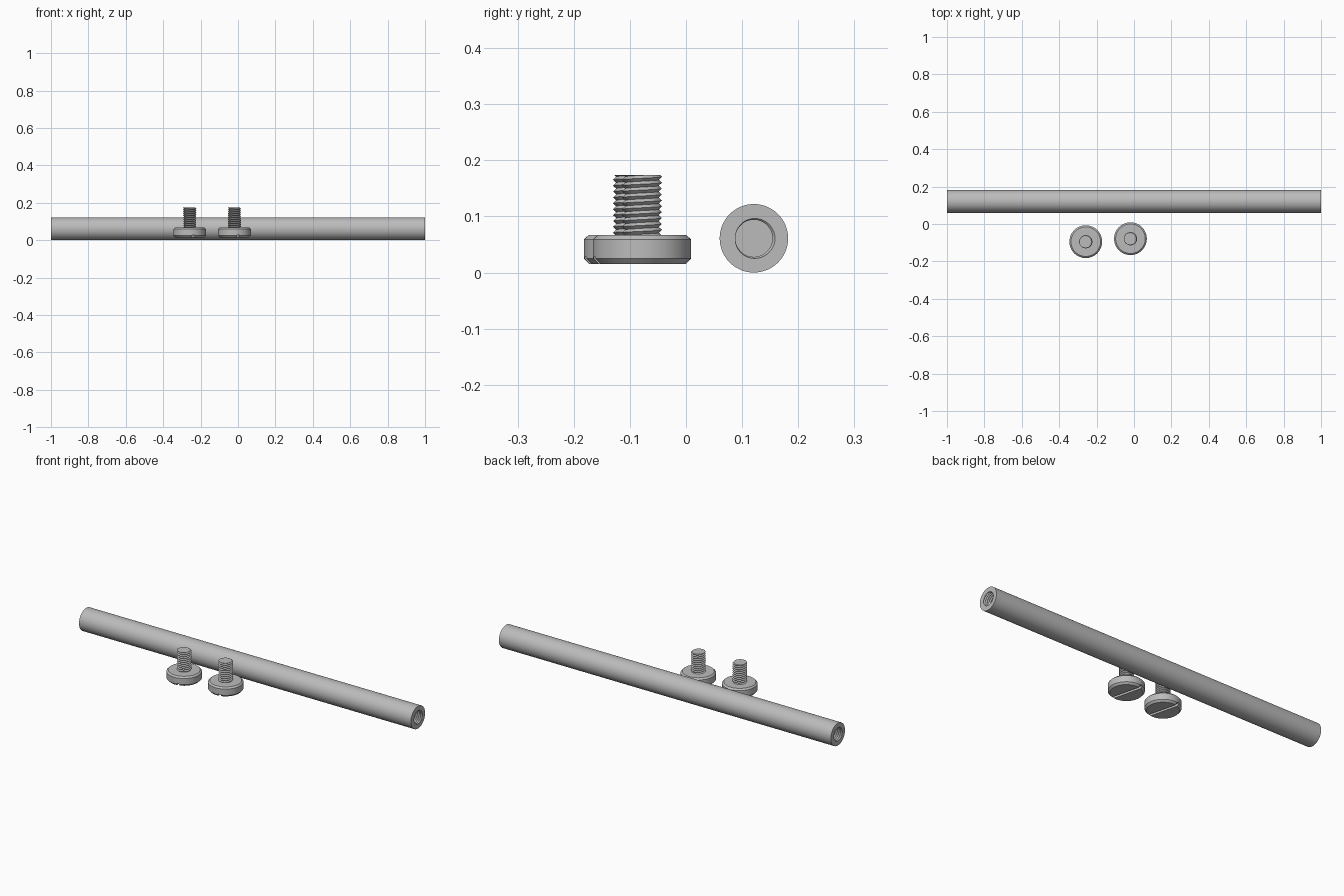
import bpy, bmesh
from math import tau, pi, sin, cos, radians
from mathutils import Matrix, Vector

if "Cube" in bpy.data.objects:
    bpy.data.objects.remove(bpy.data.objects["Cube"])

SIDES = 64
PITCH = 0.0105

# One plain grey for everything
steel = bpy.data.materials.new("grey_metal")
steel.use_nodes = True
steel.diffuse_color = (0.5, 0.5, 0.5, 1)
steel.node_tree.nodes["Principled BSDF"].inputs["Base Color"].default_value = (0.5, 0.5, 0.5, 1)


def finish(bm, name, location=(0, 0, 0)):
    bmesh.ops.remove_doubles(bm, verts=bm.verts, dist=1e-5)
    bmesh.ops.recalc_face_normals(bm, faces=bm.faces)
    mesh = bpy.data.meshes.new(name)
    bm.to_mesh(mesh)
    bm.free()
    mesh.materials.append(steel)
    obj = bpy.data.objects.new(name, mesh)
    obj.location = location
    bpy.context.collection.objects.link(obj)
    return obj


def smooth(obj):
    bpy.ops.object.select_all(action="DESELECT")
    bpy.context.view_layer.objects.active = obj
    obj.select_set(True)
    bpy.ops.object.shade_smooth_by_angle(angle=radians(30))


def polar(r, i, z):
    a = tau * (i % SIDES) / SIDES
    return Vector((r * cos(a), r * sin(a), z))


def thread_point(i, z, lo, hi):
    """Point on a V thread at angle step i and height z."""
    phase = (z / PITCH - i / SIDES) % 1
    return polar(lo + (hi - lo) * abs(2 * phase - 1), i, z)


def rim(i_range, z, lo, hi):
    return [thread_point(i, z, lo, hi) for i in i_range]


def add_strip(bm, a, b):
    """Quads between two point rows, skipping collapsed ones."""
    for i in range(len(a) - 1):
        pts = [a[i], a[i + 1], b[i + 1], b[i]]
        if max(p.z for p in pts) - min(p.z for p in pts) > 1e-6 or (a[i] - b[i]).length > 1e-6:
            bm.faces.new([bm.verts.new(p) for p in pts])


def add_thread(bm, z0, z1, lo, hi):
    """Helical rows of crests and roots, trimmed flat at both ends."""
    rows = []
    for k in range(int(2 * z0 / PITCH) - 3, int(2 * z1 / PITCH) + 3):
        row = []
        for i in range(SIDES + 1):
            z = min(max(PITCH * (k / 2 + i / SIDES), z0), z1)
            row.append(thread_point(i, z, lo, hi))
        rows.append(row)
    for a, b in zip(rows, rows[1:]):
        add_strip(bm, a, b)


def add_cap(bm, z, lo, hi):
    bm.faces.new([bm.verts.new(p) for p in rim(range(SIDES), z, lo, hi)])


# Long rod with a threaded blind hole in each end
def build_rod(radius=0.061, depth=0.13, lo=0.033, hi=0.038):
    bm = bmesh.new()
    steps = range(SIDES + 1)
    middle = [polar(radius, i, 0) for i in steps]
    outer = [polar(radius, i, 1) for i in steps]
    add_strip(bm, middle, outer)
    add_strip(bm, outer, rim(steps, 1, lo, hi))
    add_thread(bm, 1 - depth, 1, lo, hi)
    add_cap(bm, 1 - depth, lo, hi)
    copy = bmesh.ops.duplicate(bm, geom=bm.verts[:] + bm.edges[:] + bm.faces[:])["geom"]
    other = [g for g in copy if isinstance(g, bmesh.types.BMVert)]
    bmesh.ops.transform(bm, matrix=Matrix.Rotation(pi, 4, "X"), verts=other)
    bmesh.ops.transform(bm, matrix=Matrix.Rotation(pi / 2, 4, "Y"), verts=bm.verts)
    smooth(finish(bm, "rod", (0, 0.121, radius)))


# Screw head: chamfered disc with a slot across its underside
def build_head(name, x, y, slot_angle):
    profile = [(0.078, 0.015), (0.0875, 0.025), (0.0875, 0.059), (0.079, 0.067)]
    bm = bmesh.new()
    rings = [[polar(r, i, z) for i in range(SIDES + 1)] for r, z in profile]
    for a, b in zip(rings, rings[1:]):
        add_strip(bm, a, b)
    for ring in (rings[0], rings[-1]):
        bm.faces.new([bm.verts.new(p) for p in ring[:-1]])
    head = finish(bm, name + "_head", (x, y, 0))

    cut = bmesh.new()
    bmesh.ops.create_cube(cut, size=1, matrix=Matrix.Rotation(slot_angle, 4, "Z")
                          @ Matrix.Diagonal((0.014, 0.3, 0.03, 1)))
    cutter = finish(cut, "slot_cutter", (x, y, 0.013))
    cutter.hide_render = True
    mod = head.modifiers.new("slot", "BOOLEAN")
    mod.operation = "DIFFERENCE"
    mod.solver = "EXACT"
    mod.object = cutter
    bpy.context.view_layer.update()
    bpy.context.view_layer.objects.active = head
    bpy.ops.object.modifier_apply(modifier=mod.name)
    bpy.data.objects.remove(cutter)
    smooth(head)


# Threaded shank standing on the head
def build_shank(name, x, y, lo=0.030, hi=0.0355):
    bm = bmesh.new()
    add_thread(bm, 0.06, 0.174, lo, hi)
    for z in (0.06, 0.174):
        add_cap(bm, z, lo, hi)
    smooth(finish(bm, name + "_shank", (x, y, 0)))


build_rod()
for name, x, y in (("right_screw", -0.258, -0.0945), ("left_screw", -0.019, -0.0785)):
    build_head(name, x, y, radians(14))
    build_shank(name, x, y)
